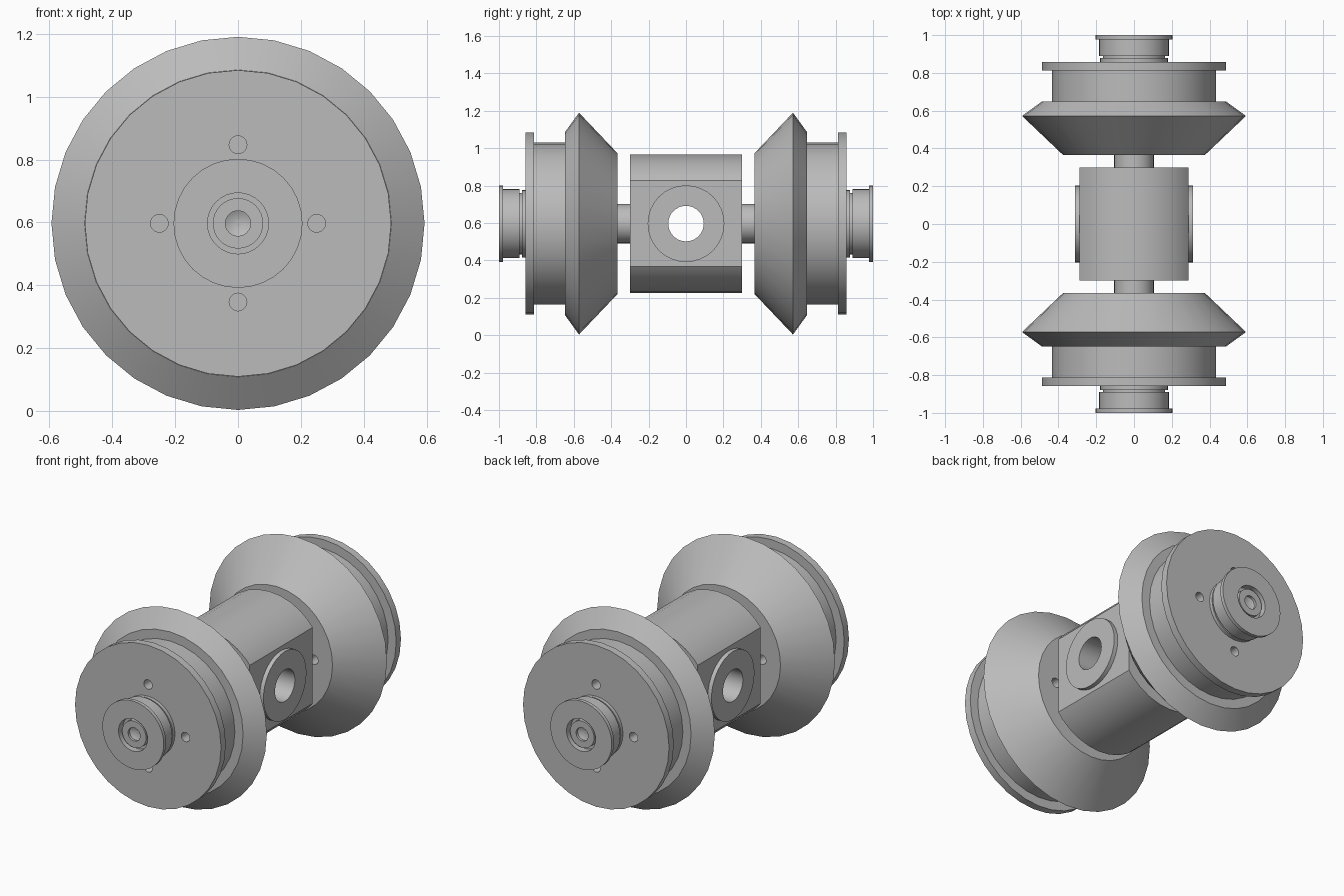
import bpy, bmesh, math
from mathutils import Matrix, Vector

cube = bpy.data.objects.get("Cube")
if cube:
    bpy.data.objects.remove(cube, do_unlink=True)

AXLE = 0.597   # height of the axle
SIDES = 32

grey = bpy.data.materials.new("plain grey")
grey.use_nodes = True
colour = (0.5, 0.5, 0.5, 1)
grey.diffuse_color = colour
grey.node_tree.nodes["Principled BSDF"].inputs["Base Color"].default_value = colour


def lathe(name, profile, axis, closed=False):
    """Spin (radius, distance) points around the axle, then point it along axis."""
    bm = bmesh.new()
    verts = [bm.verts.new((r, 0, d)) for r, d in profile]
    pairs = list(zip(verts, verts[1:]))
    if closed:
        pairs.append((verts[-1], verts[0]))
    edges = [bm.edges.new(p) for p in pairs]
    bmesh.ops.spin(bm, geom=verts + edges, cent=(0, 0, 0), axis=(0, 0, 1),
                   angle=math.tau, steps=SIDES)
    bmesh.ops.remove_doubles(bm, verts=bm.verts, dist=0.0005)
    bmesh.ops.recalc_face_normals(bm, faces=bm.faces)
    turn = Vector((0, 0, 1)).rotation_difference(Vector(axis)).to_matrix().to_4x4()
    bm.transform(Matrix.Translation((0, 0, AXLE)) @ turn)
    return finish(name, bm)


def finish(name, bm):
    mesh = bpy.data.meshes.new(name)
    bm.to_mesh(mesh)
    bm.free()
    mesh.materials.append(grey)
    obj = bpy.data.objects.new(name, mesh)
    bpy.context.collection.objects.link(obj)
    return obj


def rod(name, radius, start, end, axis):
    return lathe(name, [(0, start), (radius, start), (radius, end), (0, end)], axis)


def activate(obj):
    bpy.ops.object.select_all(action="DESELECT")
    obj.select_set(True)
    bpy.context.view_layer.objects.active = obj


def drill(obj, cutter):
    cut = obj.modifiers.new("hole", "BOOLEAN")
    cut.operation = "DIFFERENCE"
    cut.solver = "EXACT"
    cut.object = cutter
    activate(obj)
    bpy.ops.object.modifier_apply(modifier=cut.name)
    bpy.data.objects.remove(cutter, do_unlink=True)


parts = []

# Central barrel with flattened sides and a cross bore
barrel = rod("barrel", 0.37, -0.3, 0.3, (0, 1, 0))
bm = bmesh.new()
bm.from_mesh(barrel.data)
for side in (-1, 1):
    cut = bmesh.ops.bisect_plane(bm, geom=bm.verts[:] + bm.edges[:] + bm.faces[:],
                                 plane_co=(side * 0.288, 0, 0), plane_no=(side, 0, 0),
                                 clear_outer=True)
    rim = [e for e in cut["geom_cut"] if isinstance(e, bmesh.types.BMEdge)]
    bmesh.ops.holes_fill(bm, edges=rim)
bmesh.ops.recalc_face_normals(bm, faces=bm.faces)
bm.to_mesh(barrel.data)
bm.free()
drill(barrel, rod("bore_cutter", 0.095, -0.5, 0.5, (1, 0, 0)))
parts.append(barrel)

# Ring bosses around the cross bore
for side, word in ((-1, "right"), (1, "left")):
    parts.append(lathe(word + "_boss", [(0.095, 0.28), (0.205, 0.28),
                                        (0.205, 0.313), (0.095, 0.313)],
                       (side, 0, 0), closed=True))

# Wheels, hubs and axle ends, one set per end
for side, word in ((-1, "front"), (1, "back")):
    axis = (0, side, 0)
    wheel = lathe(word + "_wheel", [
        (0, 0.365), (0.375, 0.365), (0.593, 0.572), (0.488, 0.648), (0.433, 0.648),
        (0.433, 0.812), (0.487, 0.812), (0.487, 0.857), (0, 0.857)], axis)
    for i in range(4):
        cutter = rod("hole_cutter", 0.028, 0.3, 0.95, axis)
        a = i * math.pi / 2
        cutter.location = (0.25 * math.cos(a), 0, 0.25 * math.sin(a))
        drill(wheel, cutter)
    parts.append(wheel)
    # Stepped hub with a sunken centre
    parts.append(lathe(word + "_hub", [
        (0, 0.85), (0.18, 0.85), (0.18, 0.878), (0.165, 0.878), (0.165, 0.89),
        (0.185, 0.89), (0.185, 0.978), (0.205, 0.978), (0.205, 1),
        (0.097, 1), (0.097, 0.96), (0, 0.96)], axis))
    # Axle tip with a drilled, conical centre
    parts.append(lathe(word + "_axle_tip", [
        (0, 0.95), (0.08, 0.95), (0.08, 0.99), (0.04, 0.99), (0.04, 0.975), (0, 0.955)],
        axis))
    parts.append(rod(word + "_axle", 0.105, 0.29, 0.37, axis))

for obj in parts:
    activate(obj)
    bpy.ops.object.shade_smooth_by_angle(angle=math.radians(25))
